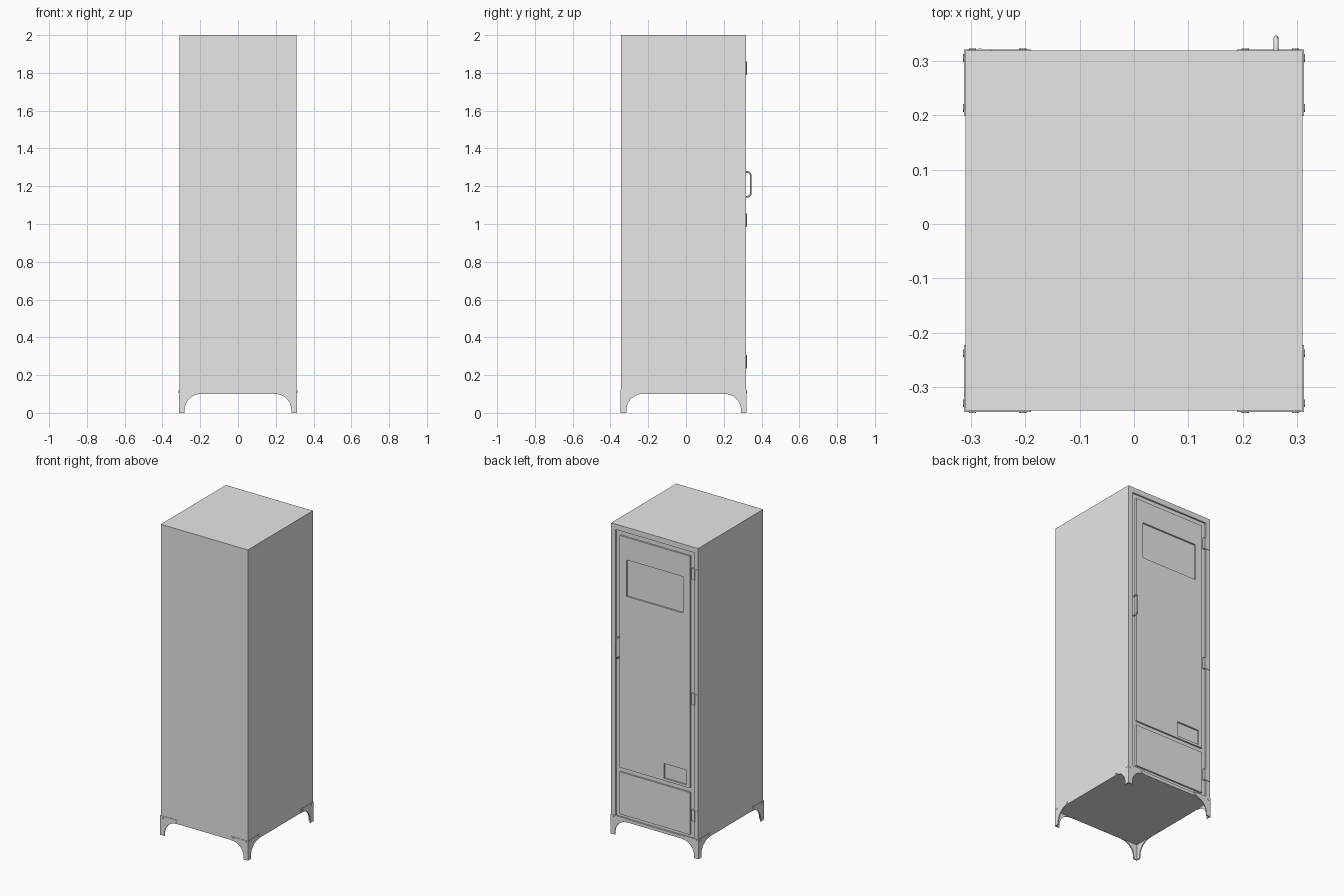
import bpy, bmesh, math
from mathutils import Vector

if "Cube" in bpy.data.objects:
    bpy.data.objects.remove(bpy.data.objects["Cube"], do_unlink=True)

steel = bpy.data.materials.new("grey_steel")
steel.use_nodes = True
steel.diffuse_color = (0.8, 0.8, 0.8, 1)
steel.node_tree.nodes["Principled BSDF"].inputs["Base Color"].default_value = (0.8, 0.8, 0.8, 1)

W, FRONT, BACK = 0.31, -0.343, 0.3185   # half width, plain side, door side
DEPTH = 0.01                            # depth of grooves and pressed panels


def finish(name, bm):
    bmesh.ops.recalc_face_normals(bm, faces=bm.faces)
    mesh = bpy.data.meshes.new(name)
    bm.to_mesh(mesh)
    bm.free()
    mesh.materials.append(steel)
    obj = bpy.data.objects.new(name, mesh)
    bpy.context.collection.objects.link(obj)
    return obj


def box(name, x, y, z):
    bm = bmesh.new()
    bmesh.ops.create_cube(bm, size=1)
    for v in bm.verts:
        v.co = [r[0] if c < 0 else r[1] for r, c in zip((x, y, z), v.co)]
    return finish(name, bm)


def cut(obj, x, y, z):
    cutter = box("cutter", x, y, z)
    cutter.hide_render = True
    mod = obj.modifiers.new("cut", "BOOLEAN")
    mod.object, mod.solver = cutter, "EXACT"
    bpy.context.view_layer.objects.active = obj
    bpy.ops.object.modifier_apply(modifier=mod.name)
    bpy.data.objects.remove(cutter, do_unlink=True)


def cylinder(name, center, axis, radius, length, sides=12):
    bm = bmesh.new()
    bmesh.ops.create_cone(bm, cap_ends=True, segments=sides, radius1=radius,
                          radius2=radius, depth=length)
    turn = Vector((0, 0, 1)).rotation_difference(Vector(axis)).to_matrix()
    for v in bm.verts:
        v.co = turn @ v.co + Vector(center)
    return finish(name, bm)


# Cabinet with the shallow door opening
cabinet = box("cabinet", (-W, W), (FRONT, BACK), (0.1, 2))
cut(cabinet, (-0.28, 0.28), (BACK - DEPTH, 0.5), (0.12, 1.965))

# Door leaves with pressed panels
floor_y = BACK - DEPTH
upper = box("upper_door", (-0.25, 0.25), (floor_y - 0.005, BACK), (0.44, 1.935))
cut(upper, (-0.2, 0.2), (floor_y, 0.5), (1.555, 1.79))
cut(upper, (-0.225, -0.065), (floor_y, 0.5), (0.455, 0.55))
box("lower_door", (-0.25, 0.25), (floor_y - 0.005, BACK), (0.14, 0.412))

# Hinges
for i, z in enumerate((0.27, 1.02, 1.825)):
    box(f"hinge_plate_{i + 1}", (-0.305, -0.262), (floor_y, BACK + 0.002), (z - 0.036, z + 0.036))
    cylinder(f"hinge_barrel_{i + 1}", (-0.283, BACK, z), (0, 0, 1), 0.0045, 0.072)

# Handle: bent rod
curve = bpy.data.curves.new("handle", "CURVE")
curve.dimensions = "3D"
curve.bevel_depth, curve.bevel_resolution = 0.0045, 2
curve.use_fill_caps = True
path = []
for s in (1, -1):
    arc = [(0.342 - 0.016 * (1 - math.sin(a)), 1.21 + s * (0.049 + 0.016 * math.cos(a)))
           for a in [math.pi / 2 * k / 5 for k in range(6)]]
    side = [(floor_y, 1.21 + s * 0.065)] + arc
    path += side if s == 1 else side[::-1]
spline = curve.splines.new("POLY")
spline.points.add(len(path) - 1)
for p, (y, z) in zip(spline.points, path):
    p.co = (0.261, y, z, 1)
rod = bpy.data.objects.new("handle_curve", curve)
bpy.context.collection.objects.link(rod)
handle = bpy.data.objects.new("handle", bpy.data.meshes.new_from_object(
    rod.evaluated_get(bpy.context.evaluated_depsgraph_get())))
bpy.context.collection.objects.link(handle)
bpy.data.objects.remove(rod, do_unlink=True)
handle.data.materials.clear()
handle.data.materials.append(steel)
for poly in handle.data.polygons:
    poly.use_smooth = True

# Corner feet: two sheet plates per corner, each with an arched cut
REACH, TOP, SHEET, LIP = 0.123, 0.125, 0.007, 0.0025
profile = [(0, TOP), (0, 0), (0.03, 0), (0.03, 0.015)]
profile += [(0.115 - 0.085 * math.cos(a), 0.015 + 0.085 * math.sin(a))
            for a in [math.pi / 2 * k / 10 for k in range(1, 11)]]
profile += [(REACH, 0.1), (REACH, TOP)]


def foot_plate(name, place):
    bm = bmesh.new()
    rings = [[bm.verts.new(place(u, d, z)) for u, z in profile] for d in (0, SHEET)]
    bm.faces.new(rings[0])
    bm.faces.new(rings[1][::-1])
    n = len(profile)
    for i in range(n):
        j = (i + 1) % n
        bm.faces.new((rings[0][i], rings[1][i], rings[1][j], rings[0][j]))
    finish(name, bm)


for sx, side in ((1, "left"), (-1, "right")):
    for sy, end in ((-1, "front"), (1, "back")):
        cx = sx * (W + LIP)
        cy = BACK + LIP if sy > 0 else FRONT - LIP
        along_x = lambda u, d, z: (cx - sx * u, cy - sy * d, z)
        along_y = lambda u, d, z: (cx - sx * d, cy - sy * u, z)
        for place, axis, label in ((along_x, (0, 1, 0), "end"), (along_y, (1, 0, 0), "side")):
            foot_plate(f"{end}_{side}_foot_{label}", place)
            for k, u in enumerate((0.016, 0.108)):
                cylinder(f"{end}_{side}_{label}_rivet_{k + 1}", place(u, 0, 0.112),
                         axis, 0.007, 0.003, 10)
